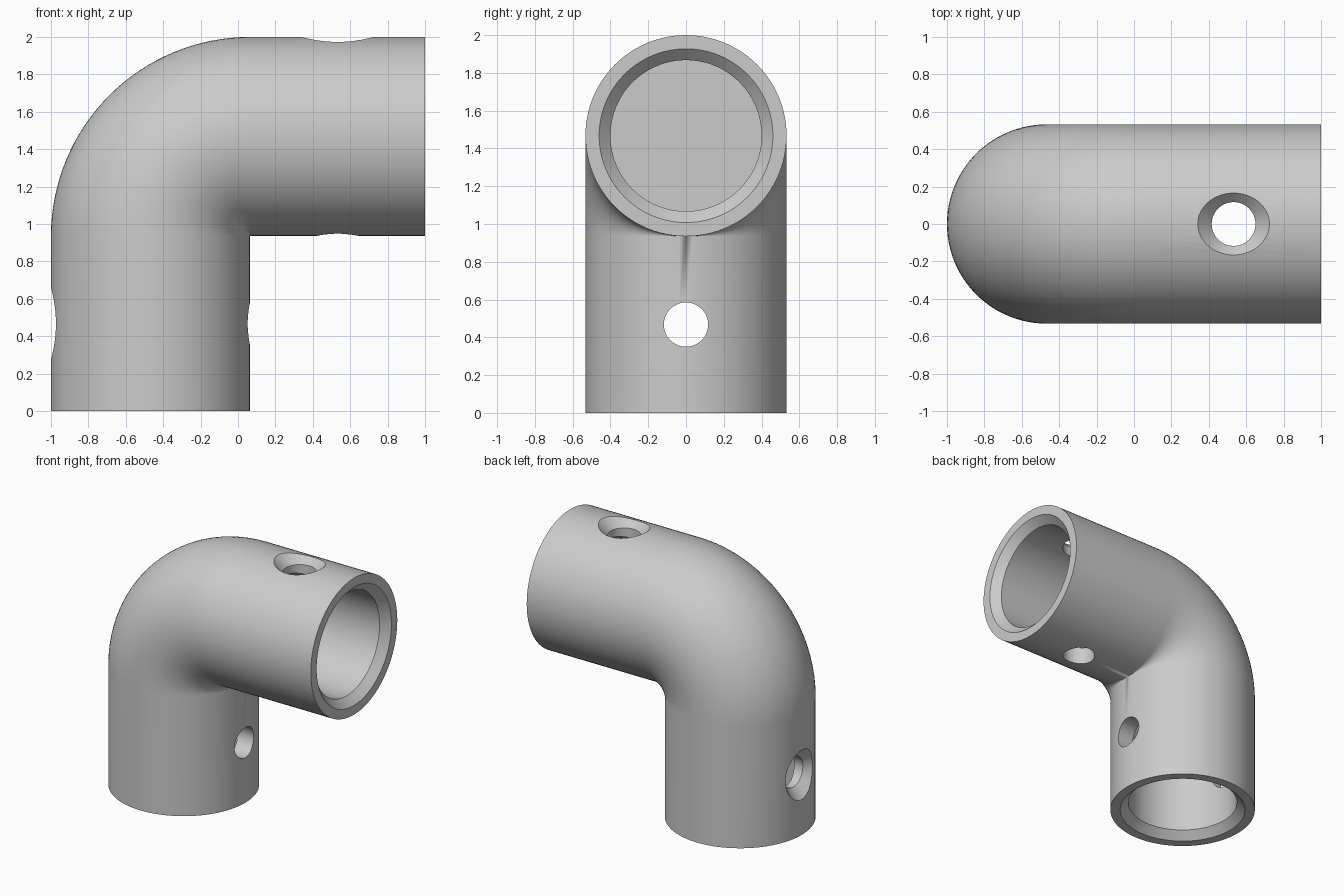
import bpy, bmesh
from math import pi, sin, cos, radians
from mathutils import Matrix, Vector

R, BORE, HOLE = 0.5325, 0.40, 0.117   # tube, socket and screw hole radii
LEG = 0.935                           # length of each straight leg
SEG, STEPS = 96, 32
BEND = Vector((-1 + 2 * R, 0, LEG))   # inner corner, centre of the bend

cube = bpy.data.objects.get("Cube")
if cube:
    bpy.data.objects.remove(cube)

grey = bpy.data.materials.new("Grey plastic")
grey.use_nodes = True
grey.diffuse_color = (0.6, 0.6, 0.6, 1)
grey.node_tree.nodes["Principled BSDF"].inputs["Base Color"].default_value = (0.6, 0.6, 0.6, 1)


def skin_rings(name, rings):
    """Join a row of equal rings into a closed solid."""
    bm = bmesh.new()
    loops = [[bm.verts.new(p) for p in ring] for ring in rings]
    n = len(loops[0])
    for a, b in zip(loops, loops[1:]):
        for i in range(n):
            j = (i + 1) % n
            bm.faces.new((a[i], a[j], b[j], b[i]))
    bm.faces.new(loops[0])
    bm.faces.new(loops[-1])
    bmesh.ops.remove_doubles(bm, verts=bm.verts, dist=1e-5)
    bmesh.ops.recalc_face_normals(bm, faces=bm.faces)
    mesh = bpy.data.meshes.new(name)
    bm.to_mesh(mesh)
    bm.free()
    mesh.materials.append(grey)
    obj = bpy.data.objects.new(name, mesh)
    bpy.context.collection.objects.link(obj)
    return obj


def tube_ring(turn, shift):
    """Cross-section of the tube, turned about the inner corner."""
    out = Vector((-cos(turn), 0, sin(turn)))
    pts = []
    for i in range(SEG):
        a = 2 * pi * i / SEG
        pts.append(BEND + shift + out * (R + R * cos(a)) + Vector((0, R * sin(a), 0)))
    return pts


def turned_cutter(name, profile, start, direction):
    """Turned solid of (radius, depth) points, driven in along a direction."""
    place = Matrix.Translation(start) @ Vector(direction).to_track_quat('Z', 'Y').to_matrix().to_4x4()
    rings = [[place @ Vector((r * cos(2 * pi * i / SEG), r * sin(2 * pi * i / SEG), d))
              for i in range(SEG)] for r, d in profile]
    obj = skin_rings(name, rings)
    obj.hide_render = True
    return obj


# Elbow body: straight leg, quarter bend, straight leg
rings = [tube_ring(0, Vector((0, 0, -LEG)))]
rings += [tube_ring(pi / 2 * s / STEPS, Vector()) for s in range(STEPS + 1)]
rings.append(tube_ring(pi / 2, Vector((LEG, 0, 0))))
elbow = skin_rings("pipe_elbow", rings)

# Blind sockets with chamfered mouths, and countersunk screw holes
socket = [(BORE + 0.12, -0.06), (BORE, 0.06), (BORE, LEG)]
screw = [(HOLE + 0.145, -0.07), (HOLE, 0.075), (HOLE, 1.2)]
cutters = [
    turned_cutter("side_socket_cutter", socket, (1, 0, 2 - R), (-1, 0, 0)),
    turned_cutter("bottom_socket_cutter", socket, (R - 1, 0, 0), (0, 0, 1)),
    turned_cutter("top_screw_cutter", screw, (1 - LEG / 2, 0, 2), (0, 0, -1)),
    turned_cutter("rear_screw_cutter", screw, (-1, 0, LEG / 2), (1, 0, 0)),
]
bpy.ops.object.select_all(action='DESELECT')
bpy.context.view_layer.objects.active = elbow
elbow.select_set(True)
for cutter in cutters:
    mod = elbow.modifiers.new(cutter.name, 'BOOLEAN')
    mod.operation = 'DIFFERENCE'
    mod.solver = 'EXACT'
    mod.object = cutter
    bpy.ops.object.modifier_apply(modifier=mod.name)
    bpy.data.objects.remove(cutter)

bpy.ops.object.shade_smooth_by_angle(angle=radians(30))
